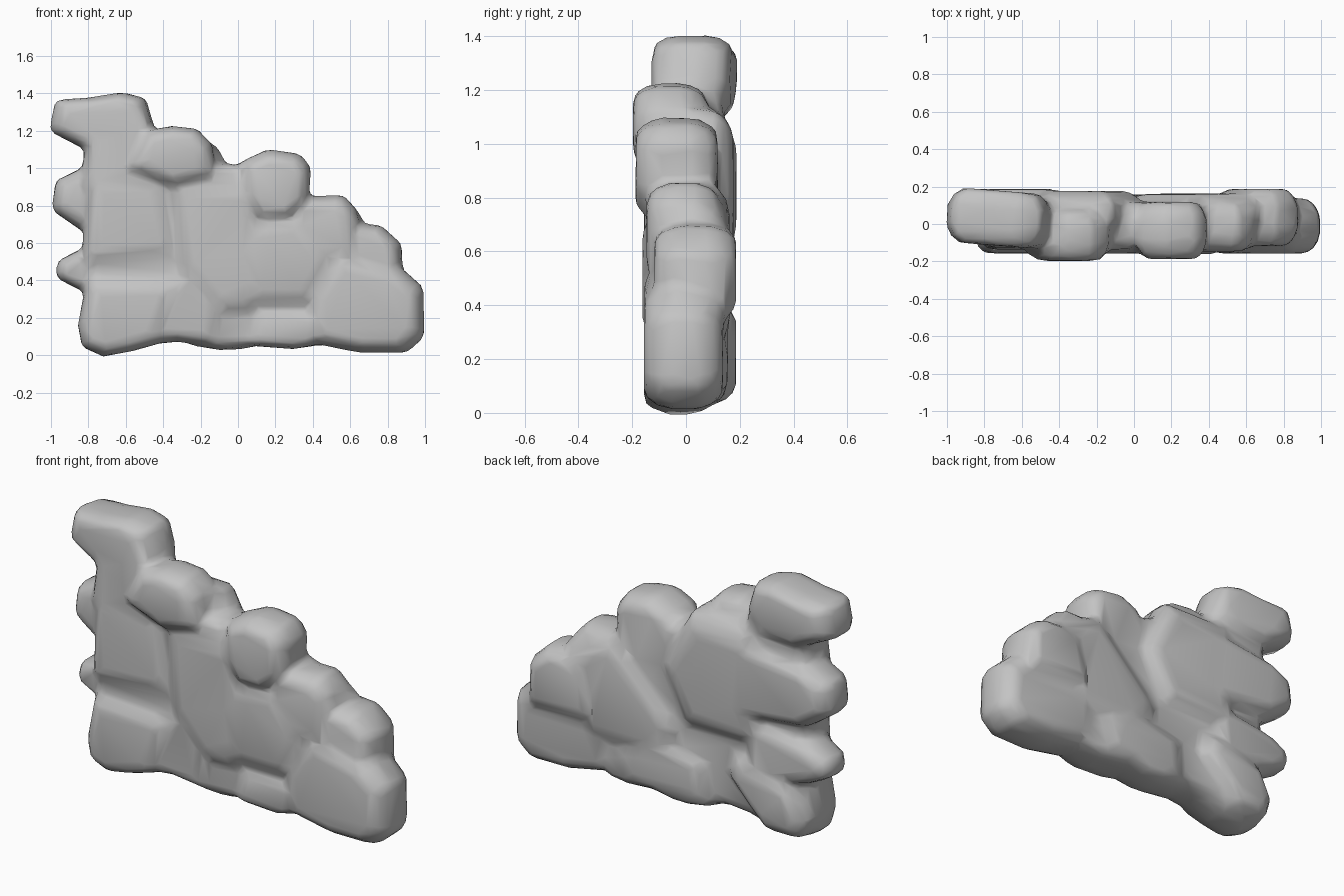
import bpy
import bmesh
from mathutils import Matrix, Vector

if "Cube" in bpy.data.objects:
    bpy.data.objects.remove(bpy.data.objects["Cube"])

stone_grey = bpy.data.materials.new("stone grey")
stone_grey.use_nodes = True
grey = (0.55, 0.55, 0.55, 1)
stone_grey.diffuse_color = grey
stone_grey.node_tree.nodes["Principled BSDF"].inputs["Base Color"].default_value = grey

# Depth fraction and how far each cross-section draws in from the outline
PILLOW = [(0, .3), (.1, .13), (.3, 0), (.7, 0), (.9, .13), (1, .3)]


def add_stone(bm, outline, front, back, yaw=0.0, draw_in=1.0):
    """Pillow-shaped block lofted through scaled copies of an x, z outline."""
    middle = Vector((sum(p[0] for p in outline), 0, sum(p[1] for p in outline))) / len(outline)
    middle.y = (front + back) / 2
    turn = Matrix.Rotation(yaw, 3, 'Z')
    rings = []
    for depth, inset in PILLOW:
        y = front + (back - front) * depth
        scale = 1 - inset * draw_in
        ring = []
        for x, z in outline:
            offset = Vector(((x - middle.x) * scale, y - middle.y, (z - middle.z) * scale))
            ring.append(bm.verts.new(middle + turn @ offset))
        rings.append(ring)
    faces = [bm.faces.new(rings[0]), bm.faces.new(rings[-1])]
    for a, b in zip(rings, rings[1:]):
        for i in range(len(a)):
            faces.append(bm.faces.new((a[i - 1], a[i], b[i], b[i - 1])))
    bmesh.ops.recalc_face_normals(bm, faces=faces)


bm = bmesh.new()

# Stepped core that binds the stones
add_stone(bm, [(-.8, .1), (.8, .1), (.78, .4), (.55, .6), (.3, .8), (.05, .98),
               (-.2, 1.02), (-.45, 1.15), (-.78, 1.15), (-.82, .6)],
          -.1, .11, draw_in=.25)

# Stepped top course, from the high end down
add_stone(bm, [(-1, 1.2), (-.97, 1.36), (-.8, 1.37), (-.62, 1.4), (-.5, 1.37),
               (-.45, 1.2), (-.55, 1.1), (-.8, 1.1)], -.11, .17, yaw=-.08, draw_in=.8)
add_stone(bm, [(-.84, .88), (-.8, 1.2), (-.45, 1.2), (-.4, .9)], -.12, .13, draw_in=.7)
add_stone(bm, [(-.6, 1.0), (-.5, 1.19), (-.36, 1.22), (-.22, 1.205), (-.14, 1.12),
               (-.13, .95), (-.35, .9)], -.19, .07)
add_stone(bm, [(-.3, .7), (-.25, 1.03), (0, 1.01), (.1, .75)], -.13, .11, draw_in=.7)
add_stone(bm, [(.02, .85), (.02, 1.03), (.16, 1.095), (.33, 1.07), (.385, 1.0),
               (.37, .82), (.27, .72), (.1, .72)], -.18, .11, draw_in=.9)
add_stone(bm, [(.22, .5), (.28, .84), (.56, .85), (.635, .77), (.64, .48)],
          -.14, .12)
add_stone(bm, [(.42, .35), (.5, .65), (.62, .695), (.76, .69), (.87, .59),
               (.87, .33)], -.11, .18)
add_stone(bm, [(.36, .08), (.65, .02), (.9, .02), (.99, .1), (.985, .36),
               (.87, .46), (.5, .56), (.36, .3)], -.15, .13, draw_in=.8)

# Toothed broken end
add_stone(bm, [(-.99, .78), (-.97, .93), (-.82, 1.0), (-.4, 1.05), (-.35, .62),
               (-.83, .67)], -.07, .18, draw_in=.8)
add_stone(bm, [(-.97, .42), (-.96, .5), (-.84, .56), (-.45, .62), (-.45, .3),
               (-.83, .35)], -.06, .16, draw_in=.8)
add_stone(bm, [(-.85, .16), (-.83, .05), (-.72, .0), (-.56, .03), (-.42, .07),
               (-.3, .4), (-.8, .42)], -.15, .1, draw_in=.8)
add_stone(bm, [(-.84, .14), (-.8, .04), (-.6, .04), (-.35, .3), (-.4, .42),
               (-.75, .32)], -.04, .18)

# Bottom course
add_stone(bm, [(-.55, .06), (-.32, .08), (-.1, .05), (-.08, .3), (-.25, .45),
               (-.55, .4)], -.13, .11, draw_in=.8)
add_stone(bm, [(-.25, .06), (-.1, .035), (.02, .04), (.15, .07), (.15, .3),
               (-.2, .3)], -.1, .14, draw_in=.8)
add_stone(bm, [(.04, .06), (.3, .04), (.42, .06), (.45, .22), (.1, .24)],
          -.13, .12, draw_in=.8)

# Stones bulging from the front face
add_stone(bm, [(-.83, .48), (-.8, .95), (-.4, .95), (-.32, .52)], -.13, .08, draw_in=.8)
add_stone(bm, [(-.36, .97), (-.33, .45), (-.08, .2), (.08, .22), (.14, .55),
               (.07, .95)], -.15, .08, draw_in=.8)
add_stone(bm, [(-.02, .55), (.05, .26), (.4, .26), (.52, .5), (.34, .75),
               (.1, .74)], -.155, .08)

# Stones bulging from the back face
add_stone(bm, [(-.58, .48), (-.55, 1.12), (-.12, 1.12), (.05, .78), (-.1, .48)],
          -.05, .17, draw_in=.9)
add_stone(bm, [(.66, .74), (.36, .86), (-.08, .42), (.05, .26), (.5, .26),
               (.68, .5)], -.05, .155, draw_in=.9)
add_stone(bm, [(-.24, .08), (.3, .06), (.36, .24), (.1, .36), (-.24, .3)], -.05, .15)

mesh = bpy.data.meshes.new("stone_wall")
bm.to_mesh(mesh)
bm.free()
wall = bpy.data.objects.new("stone_wall", mesh)
bpy.context.collection.objects.link(wall)

# Fuse the stones, soften the joints, then simplify to a low-poly skin
fuse = wall.modifiers.new("fuse", 'REMESH')
fuse.mode = 'VOXEL'
fuse.voxel_size = 0.018
soften = wall.modifiers.new("soften", 'SMOOTH')
soften.factor = 0.5
soften.iterations = 14
swell = wall.modifiers.new("swell", 'DISPLACE')
swell.mid_level = 0
swell.strength = 0.007
simplify = wall.modifiers.new("simplify", 'DECIMATE')
simplify.ratio = 0.06

graph = bpy.context.evaluated_depsgraph_get()
skin = bpy.data.meshes.new_from_object(wall.evaluated_get(graph))
wall.modifiers.clear()
wall.data = skin
bpy.data.meshes.remove(mesh)

skin.materials.clear()
skin.materials.append(stone_grey)
for poly in skin.polygons:
    poly.use_smooth = True
